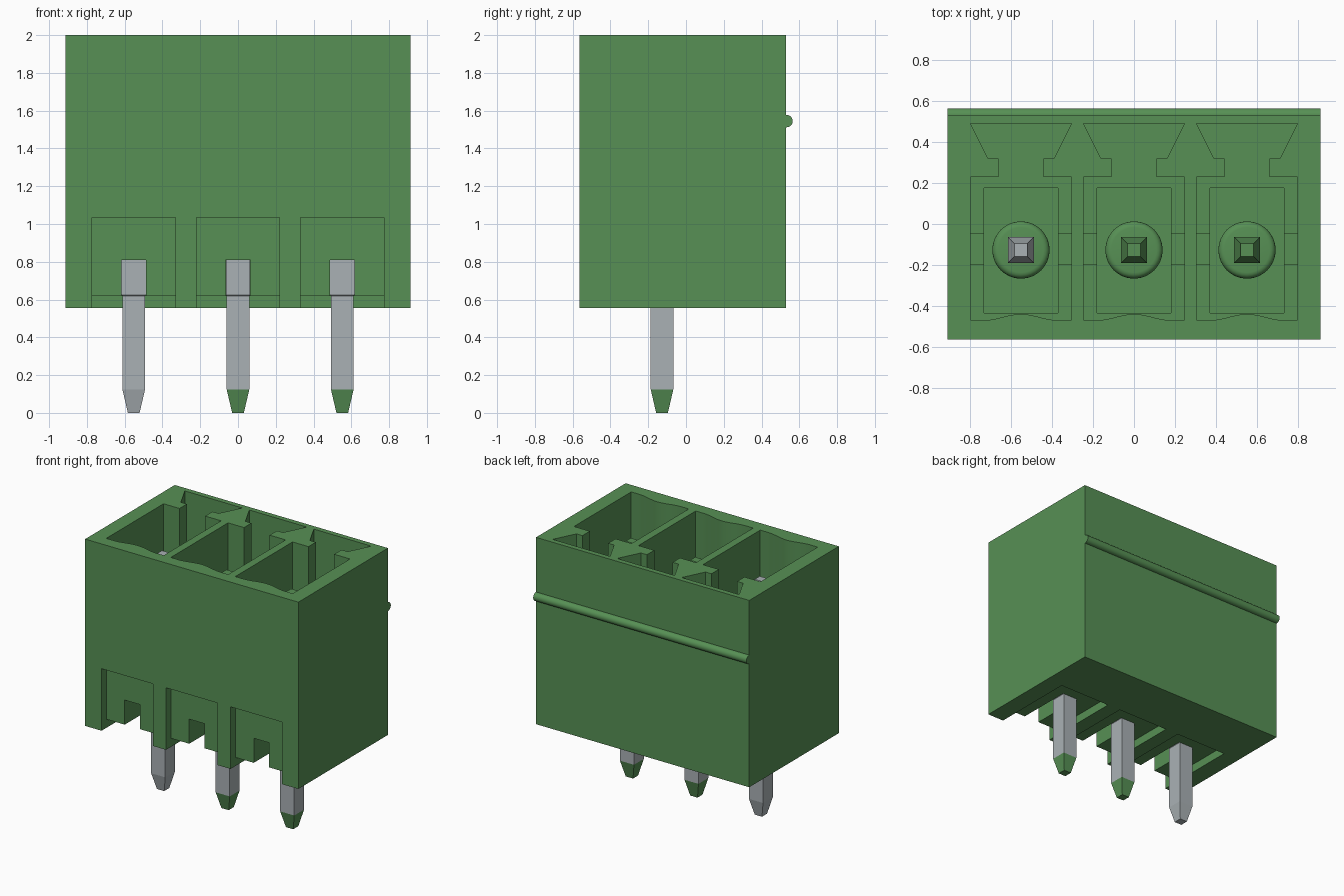
import bpy, bmesh, math

cube = bpy.data.objects.get("Cube")
if cube:
    bpy.data.objects.remove(cube, do_unlink=True)


def material(name, rgb):
    m = bpy.data.materials.new(name)
    m.use_nodes = True
    m.diffuse_color = (*rgb, 1)
    m.node_tree.nodes["Principled BSDF"].inputs["Base Color"].default_value = (*rgb, 1)
    return m


GREEN = material("housing green", (0.095, 0.28, 0.09))
GREY = material("pin grey", (0.40, 0.44, 0.46))


def finish(name, bm, mats):
    bmesh.ops.recalc_face_normals(bm, faces=bm.faces)
    me = bpy.data.meshes.new(name)
    bm.to_mesh(me)
    bm.free()
    for m in mats:
        me.materials.append(m)
    ob = bpy.data.objects.new(name, me)
    bpy.context.collection.objects.link(ob)
    return ob


def prism(name, outline, z0, z1):
    """Extrude an xy outline from z0 to z1."""
    bm = bmesh.new()
    face = bm.faces.new([bm.verts.new((x, y, z0)) for x, y in outline])
    top = bmesh.ops.extrude_face_region(bm, geom=[face])["geom"]
    bmesh.ops.translate(bm, vec=(0, 0, z1 - z0),
                        verts=[g for g in top if isinstance(g, bmesh.types.BMVert)])
    return finish(name, bm, [GREEN])


def box(name, x0, x1, y0, y1, z0, z1):
    return prism(name, [(x0, y0), (x1, y0), (x1, y1), (x0, y1)], z0, z1)


def cut(target, cutter):
    cutter.hide_render = True
    mod = target.modifiers.new("cut", 'BOOLEAN')
    mod.operation = 'DIFFERENCE'
    mod.solver = 'EXACT'
    mod.object = cutter
    bpy.ops.object.select_all(action='DESELECT')
    bpy.context.view_layer.objects.active = target
    target.select_set(True)
    bpy.ops.object.modifier_apply(modifier=mod.name)
    bpy.data.objects.remove(cutter, do_unlink=True)


def smooth(ob):
    bpy.ops.object.select_all(action='DESELECT')
    bpy.context.view_layer.objects.active = ob
    ob.select_set(True)
    bpy.ops.object.shade_smooth_by_angle(angle=math.radians(35))


PITCH, PIN_Y = 0.552, -0.127
FLOOR, LEDGE = 0.90, 1.02
POLES = [(-PITCH, "right"), (0, "middle"), (PITCH, "left")]

# Socket outline: bowed front wall, wide chamber, narrow neck, dovetail keyway
half = [(0.246, -0.47), (0.246, 0.23), (0.11, 0.23), (0.11, 0.32), (0.161, 0.32), (0.246, 0.49)]
bow = [(0.18 * i / 8, -0.455 + 0.015 * math.cos(math.pi * i / 8)) for i in range(-8, 9)]
socket = bow + half + [(-x, y) for x, y in reversed(half)]

# Housing block with its openings
housing = box("housing", -0.912, 0.912, -0.565, 0.53, 0.555, 2.0)
for cx, side in POLES:
    cut(housing, prism("socket_cutter", [(x + cx, y) for x, y in socket], LEDGE, 2.1))
    cut(housing, box("well_cutter", cx - 0.18, cx + 0.18, -0.435, 0.175, FLOOR, LEDGE + 0.05))
    cut(housing, box("front_recess_cutter", cx - 0.22, cx + 0.22, -0.7, -0.503, 0.4, 1.035))
    cut(housing, box("channel_cutter", cx - 0.22, cx + 0.22, -0.6, 0.10, 0.4, 0.62))
    cut(housing, box("slot_cutter", cx - 0.065, cx + 0.065, -0.6, PIN_Y + 0.06, 0.5, 0.81))
smooth(housing)

# Low guide ribs on the side walls of each socket
for cx, side in POLES:
    for s in (-1, 1):
        a, b = sorted((cx + s * 0.18, cx + s * 0.25))
        box(f"guide_rib_{side}_{'left' if s > 0 else 'right'}", a, b, -0.20, -0.045, LEDGE - 0.02, 1.15)

# Round latch bead along the back
bm = bmesh.new()
bmesh.ops.create_cone(bm, cap_ends=True, segments=24, radius1=0.033, radius2=0.033, depth=1.824)
for v in bm.verts:
    x, y, z = v.co
    v.co = (z, 0.532 + x, 1.545 + y)
smooth(finish("latch_bead", bm, [GREEN]))


def lathe(name, profile, cx, cy, steps=32):
    bm = bmesh.new()
    rings = []
    for r, z in profile:
        rings.append([bm.verts.new((cx + r * math.cos(2 * math.pi * i / steps),
                                    cy + r * math.sin(2 * math.pi * i / steps), z)) for i in range(steps)])
    for lo, hi in zip(rings, rings[1:]):
        for i in range(steps):
            j = (i + 1) % steps
            bm.faces.new((lo[i], lo[j], hi[j], hi[i]))
    bm.faces.new(rings[-1])
    return finish(name, bm, [GREEN])


def pin(name, cx, green_tips):
    """Square pin with tapered ends; tips may take the housing colour."""
    bm = bmesh.new()
    rings = []
    for h, z in [(0.031, 0), (0.06, 0.125), (0.06, 0.62), (0.064, 0.625), (0.064, 1.70), (0.031, 1.82)]:
        rings.append([bm.verts.new((cx + sx * h, PIN_Y + sy * h, z))
                      for sx, sy in ((-1, -1), (1, -1), (1, 1), (-1, 1))])
    for lo, hi in zip(rings, rings[1:]):
        for i in range(4):
            j = (i + 1) % 4
            bm.faces.new((lo[i], lo[j], hi[j], hi[i]))
    bm.faces.new(rings[0])
    bm.faces.new(rings[-1])
    for f in bm.faces:
        z = f.calc_center_median().z
        f.material_index = int(green_tips and (z < 0.125 or z > 1.70))
    return finish(name, bm, [GREY, GREEN])


# Rounded collars on the socket floors, and the contact pins
collar = [(0.14, FLOOR - 0.02), (0.14, FLOOR + 0.06)]
collar += [(0.11 + 0.03 * math.cos(a), FLOOR + 0.06 + 0.03 * math.sin(a))
           for a in (math.radians(d) for d in (22.5, 45, 67.5, 90))]
for cx, side in POLES:
    smooth(lathe(f"pin_collar_{side}", collar, cx, PIN_Y))
    pin(f"pin_{side}", cx, cx > -0.1)
